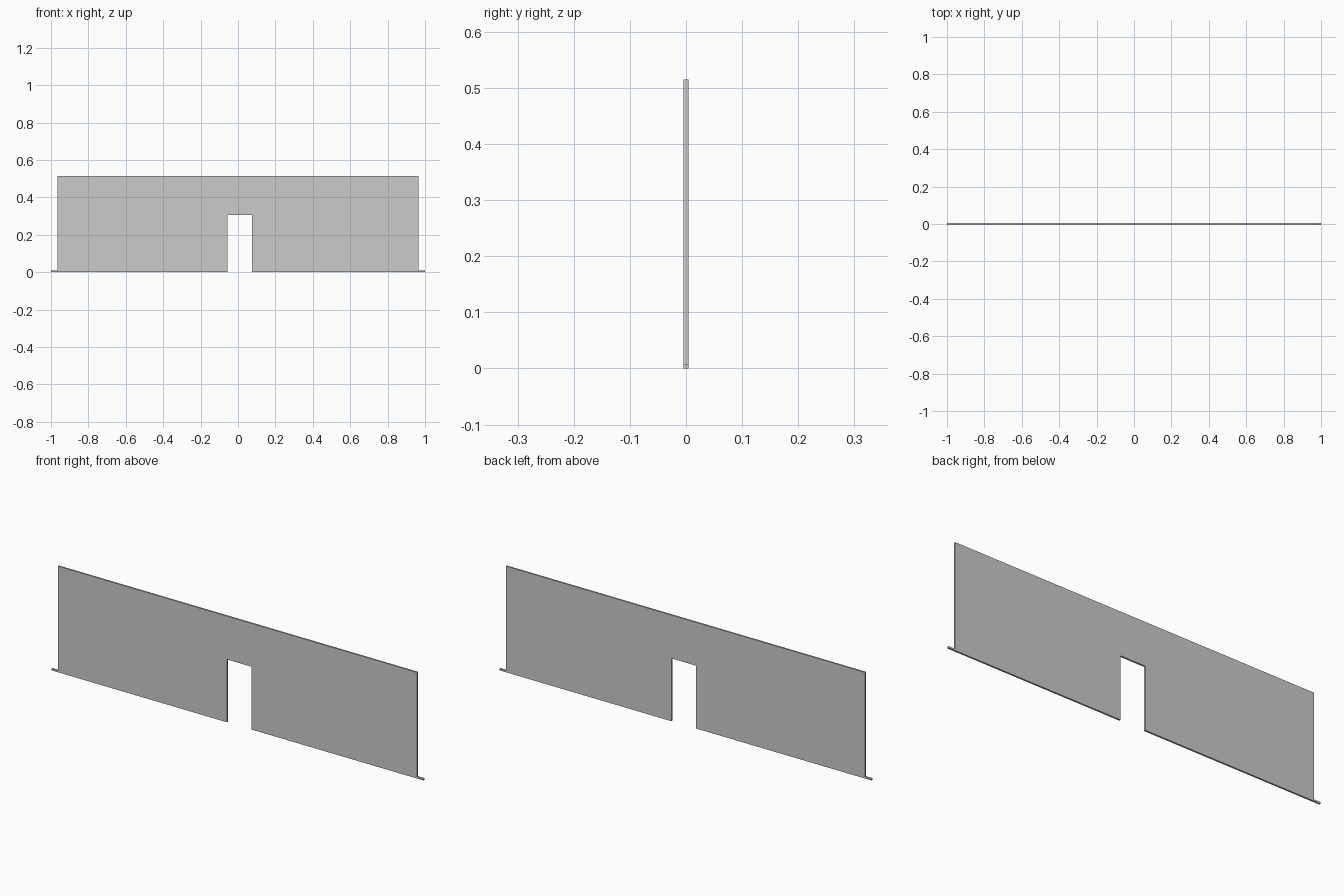
import bpy, bmesh

if "Cube" in bpy.data.objects:
    bpy.data.objects.remove(bpy.data.objects["Cube"])

T = 0.0085                    # panel thickness
H, DOOR_H = 0.515, 0.305      # panel and opening heights
X0, X1 = -0.965, 0.965        # panel ends
D0, D1 = -0.057, 0.076        # opening sides


def extrude_profile(name, pts, thick):
    bm = bmesh.new()
    face = bm.faces.new([bm.verts.new((x, -thick / 2, z)) for x, z in pts])
    res = bmesh.ops.extrude_face_region(bm, geom=[face])
    new = [v for v in res["geom"] if isinstance(v, bmesh.types.BMVert)]
    bmesh.ops.translate(bm, verts=new, vec=(0, thick, 0))
    bmesh.ops.recalc_face_normals(bm, faces=bm.faces)
    mesh = bpy.data.meshes.new(name)
    bm.to_mesh(mesh)
    bm.free()
    obj = bpy.data.objects.new(name, mesh)
    bpy.context.collection.objects.link(obj)
    return obj


# Wall panel with the door opening cut from its lower edge
extrude_profile("wall_panel", [
    (X0, 0), (D0, 0), (D0, DOOR_H), (D1, DOOR_H),
    (D1, 0), (X1, 0), (X1, H), (X0, H)], T)

# Thin bottom rails, running past the panel at both ends
for name, a, b in (("left_rail", -1, D0), ("right_rail", D1, 1)):
    extrude_profile(name, [(a, 0), (b, 0), (b, 0.008), (a, 0.008)], T)
